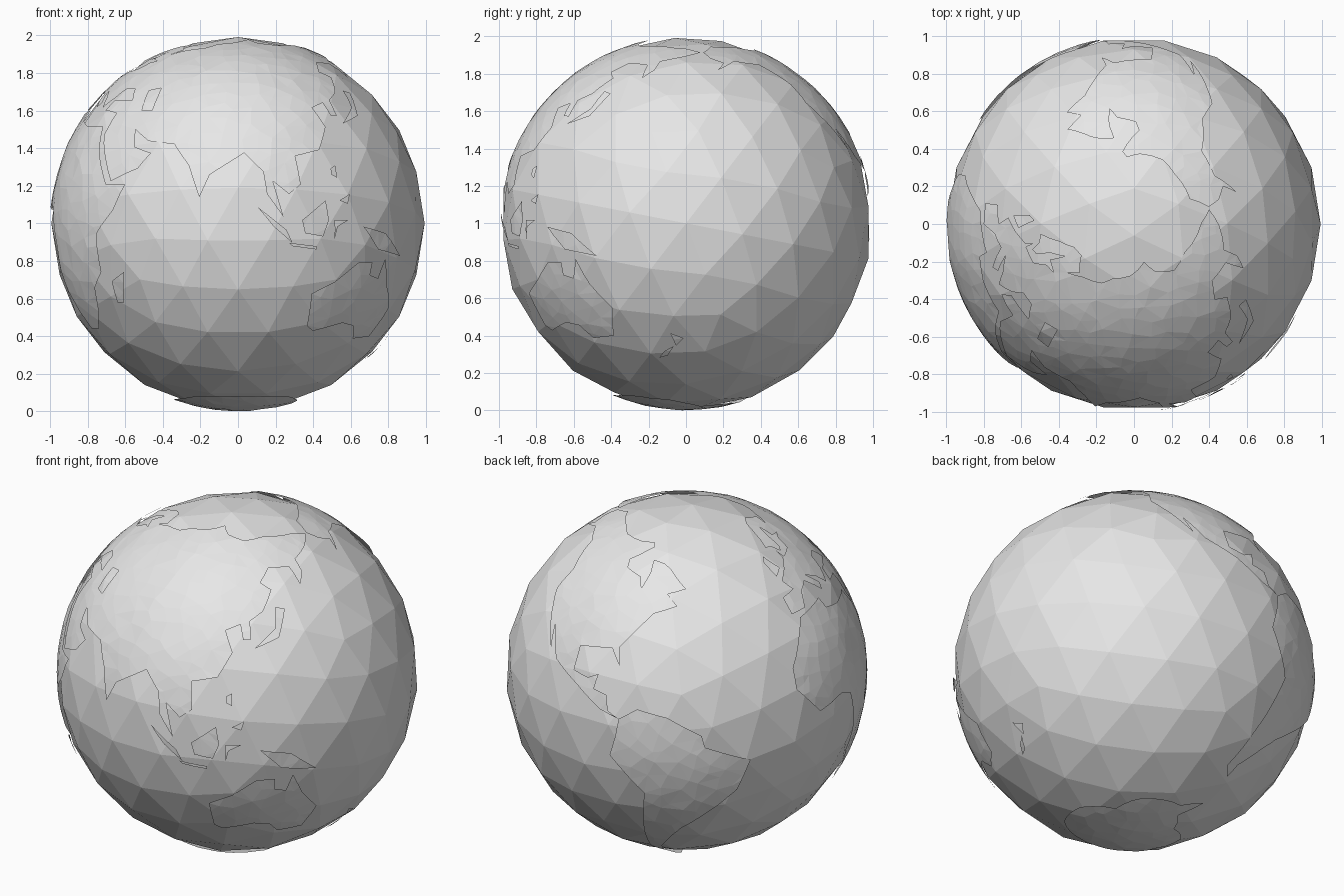
import bpy
import bmesh
import math
import random
from mathutils import Matrix, Vector, geometry, noise

random.seed(4)

OCEAN_RADIUS = 0.993
LAND_RADIUS = 0.999
RELIEF = 0.004            # height of the land bumps
FRONT_MERIDIAN = 89       # longitude that faces the front
COAST_STEP = math.radians(4)
GRID_STEP = 0.045         # spacing of inland points on the flattened sheet
CENTRE = Vector((0, 0, 1))

default_cube = bpy.data.objects.get("Cube")
if default_cube:
    bpy.data.objects.remove(default_cube, do_unlink=True)

# One plain colour for everything
grey = bpy.data.materials.new("plain grey")
grey.use_nodes = True
grey.diffuse_color = (0.8, 0.8, 0.8, 1)
for node in grey.node_tree.nodes:
    if node.type == 'BSDF_PRINCIPLED':
        node.inputs["Base Color"].default_value = grey.diffuse_color


def add_object(name, bm):
    """Turn a bmesh into a flat shaded object standing on the ground."""
    mesh = bpy.data.meshes.new(name)
    bm.to_mesh(mesh)
    bm.free()
    mesh.materials.append(grey)
    obj = bpy.data.objects.new(name, mesh)
    obj.location = CENTRE
    bpy.context.collection.objects.link(obj)
    return obj


def on_globe(longitude, latitude):
    """Unit vector of a place on the globe."""
    turn = math.radians(longitude - FRONT_MERIDIAN)
    rise = math.radians(latitude)
    return Vector((math.sin(turn) * math.cos(rise),
                   -math.cos(turn) * math.cos(rise),
                   math.sin(rise)))


def trace_coast(outline):
    """Split every side of the outline into short steps along the sphere."""
    coast = []
    for index, (lon, lat) in enumerate(outline):
        next_lon, next_lat = outline[(index + 1) % len(outline)]
        across = (next_lon - lon + 180) % 360 - 180
        up = next_lat - lat
        angle = on_globe(lon, lat).angle(on_globe(next_lon, next_lat))
        steps = max(1, math.ceil(angle / COAST_STEP))
        for step in range(steps):
            part = step / steps
            coast.append(on_globe(lon + across * part, lat + up * part))
    return coast


def flatten(point):
    return Vector((point.x, point.y)) / (1 + point.z)


def wrap(flat):
    square = flat.length_squared
    return Vector((2 * flat.x, 2 * flat.y, 1 - square)) / (1 + square)


def signed_area(points):
    return sum(a.cross(b) for a, b in zip(points, points[1:] + points[:1]))


def add_land(name, outline):
    """Thin bumpy sheet of triangles that follows the sphere inside a coast."""
    coast = trace_coast(outline)
    middle = sum(coast, Vector()).normalized()
    to_top = middle.rotation_difference(Vector((0, 0, 1)))
    flat = [flatten(to_top @ point) for point in coast]
    if signed_area(flat) < 0:
        flat.reverse()
    border = list(range(len(flat)))

    # Loose grid of inland points, kept away from the coast
    low = Vector((min(p.x for p in flat), min(p.y for p in flat)))
    high = Vector((max(p.x for p in flat), max(p.y for p in flat)))
    shore = list(flat)
    for column in range(int((high.x - low.x) / GRID_STEP) + 1):
        for row in range(int((high.y - low.y) / GRID_STEP) + 1):
            shift = Vector((random.random(), random.random()))
            spot = low + (Vector((column, row)) + shift * 0.7) * GRID_STEP
            if min((spot - p).length for p in shore) > GRID_STEP * 0.35:
                flat.append(spot)

    result = geometry.delaunay_2d_cdt(flat, [], [border], 1, 0.00001)
    back = to_top.inverted()
    bm = bmesh.new()
    verts = []
    for point in result[0]:
        place = back @ wrap(Vector(point))
        height = LAND_RADIUS + RELIEF * noise.noise(place * 14)
        verts.append(bm.verts.new(place * height))
    for face in result[2]:
        bm.faces.new([verts[i] for i in face])
    loose = [v for v in bm.verts if not v.link_faces]
    bmesh.ops.delete(bm, geom=loose, context='VERTS')
    return add_object(name, bm)


# Ocean: faceted ball, leaning a little
ball = bmesh.new()
bmesh.ops.create_icosphere(ball, subdivisions=3, radius=OCEAN_RADIUS)
lean = Matrix.Rotation(math.radians(-11), 4, 'X')
spin = Matrix.Rotation(math.radians(-90), 4, 'Z')
bmesh.ops.transform(ball, matrix=lean @ spin, verts=ball.verts)
add_object("ocean_ball", ball)

# Large landmasses, as longitude and latitude of the coast
add_land("africa", [
    (-6, 35), (10, 37), (11, 33), (20, 31), (32, 31), (37, 21), (43, 12),
    (51, 12), (47, 4), (40, -3), (40, -15), (35, -20), (32, -28), (26, -34),
    (19, -34), (12, -18), (13, -8), (9, 4), (4, 6), (-8, 4), (-17, 14),
    (-17, 21), (-10, 30)])

add_land("europe", [
    (-9, 37), (-9, 43), (-1, 44), (-4, 48), (3, 51), (9, 54), (10, 57),
    (11, 54), (20, 55), (24, 59), (30, 60), (22, 61), (24, 66), (18, 62),
    (16, 57), (13, 56), (10, 59), (5, 60), (12, 66), (20, 70), (30, 71),
    (41, 67), (35, 64), (45, 67), (60, 69), (60, 50), (53, 46), (47, 45),
    (48, 41), (41, 41), (37, 46), (31, 46), (28, 42), (23, 38), (19, 42),
    (13, 45), (18, 40), (16, 38), (9, 44), (3, 42), (-1, 37)])

add_land("asia", [
    (60, 69), (68, 72), (85, 74), (104, 78), (113, 74), (130, 71),
    (150, 72), (180, 69), (190, 66), (178, 63), (163, 60), (162, 55),
    (157, 51), (156, 58), (143, 59), (136, 54), (141, 51), (135, 44),
    (129, 41), (129, 35), (126, 35), (125, 40), (119, 38), (122, 31),
    (117, 23), (108, 21), (109, 12), (105, 9), (100, 13), (103, 2),
    (98, 9), (97, 16), (91, 22), (80, 15), (77, 8), (73, 18), (67, 25),
    (57, 26), (50, 30), (52, 24), (59, 22), (55, 17), (45, 13), (35, 28),
    (36, 36), (27, 37), (29, 41), (41, 41), (48, 41), (49, 37), (54, 37),
    (53, 46), (60, 50)])

add_land("north_america", [
    (-168, 66), (-157, 71), (-130, 70), (-115, 68), (-96, 68), (-85, 69),
    (-82, 67), (-94, 60), (-92, 57), (-82, 55), (-79, 51), (-77, 57),
    (-78, 62), (-70, 61), (-65, 59), (-56, 52), (-65, 50), (-60, 46),
    (-70, 43), (-75, 38), (-81, 31), (-80, 25), (-84, 30), (-97, 28),
    (-97, 20), (-91, 19), (-87, 21), (-88, 16), (-83, 15), (-82, 10),
    (-78, 8), (-85, 10), (-95, 16), (-106, 21), (-113, 31), (-110, 23),
    (-118, 33), (-124, 40), (-124, 48), (-134, 58), (-150, 60),
    (-164, 55), (-158, 59), (-165, 62)])

add_land("south_america", [
    (-78, 8), (-72, 12), (-62, 10), (-51, 4), (-50, 0), (-35, -6),
    (-39, -17), (-48, -26), (-58, -35), (-62, -40), (-68, -50), (-68, -55),
    (-74, -52), (-73, -38), (-70, -18), (-81, -5), (-79, 2)])

add_land("australia", [
    (114, -22), (122, -18), (130, -12), (136, -12), (136, -16), (140, -17),
    (142, -11), (146, -19), (153, -27), (150, -37), (140, -38), (136, -33),
    (130, -32), (118, -35), (115, -33)])

add_land("antarctica", [
    (0, -70), (30, -69), (55, -67), (90, -67), (130, -67), (165, -71),
    (-160, -78), (-120, -74), (-75, -72), (-60, -66), (-60, -75), (-30, -77)])

# Islands
add_land("britain", [(-5, 50), (1, 52), (-3, 58), (-6, 56)])
add_land("madagascar", [(44, -25), (47, -25), (50, -15), (44, -18)])
add_land("sumatra", [(95, 5), (104, -2), (106, -6), (100, -1)])
add_land("java", [(105, -6), (114, -7), (114, -8), (106, -7)])
add_land("borneo", [(109, 1), (117, 7), (118, 1), (116, -4), (110, -3)])
add_land("sulawesi", [(120, -5), (120, 1), (125, 1), (121, -1)])
add_land("new_guinea", [(131, -1), (141, -3), (150, -10), (138, -8)])
add_land("luzon", [(120, 17), (122, 18), (122, 14), (120, 15)])
add_land("mindanao", [(122, 7), (126, 9), (125, 6)])
add_land("japan", [(130, 32), (140, 35), (145, 44), (141, 45), (139, 38)])
add_land("new_zealand_north", [(173, -36), (178, -38), (175, -41)])
add_land("new_zealand_south", [(167, -46), (171, -45), (174, -41), (170, -43)])
